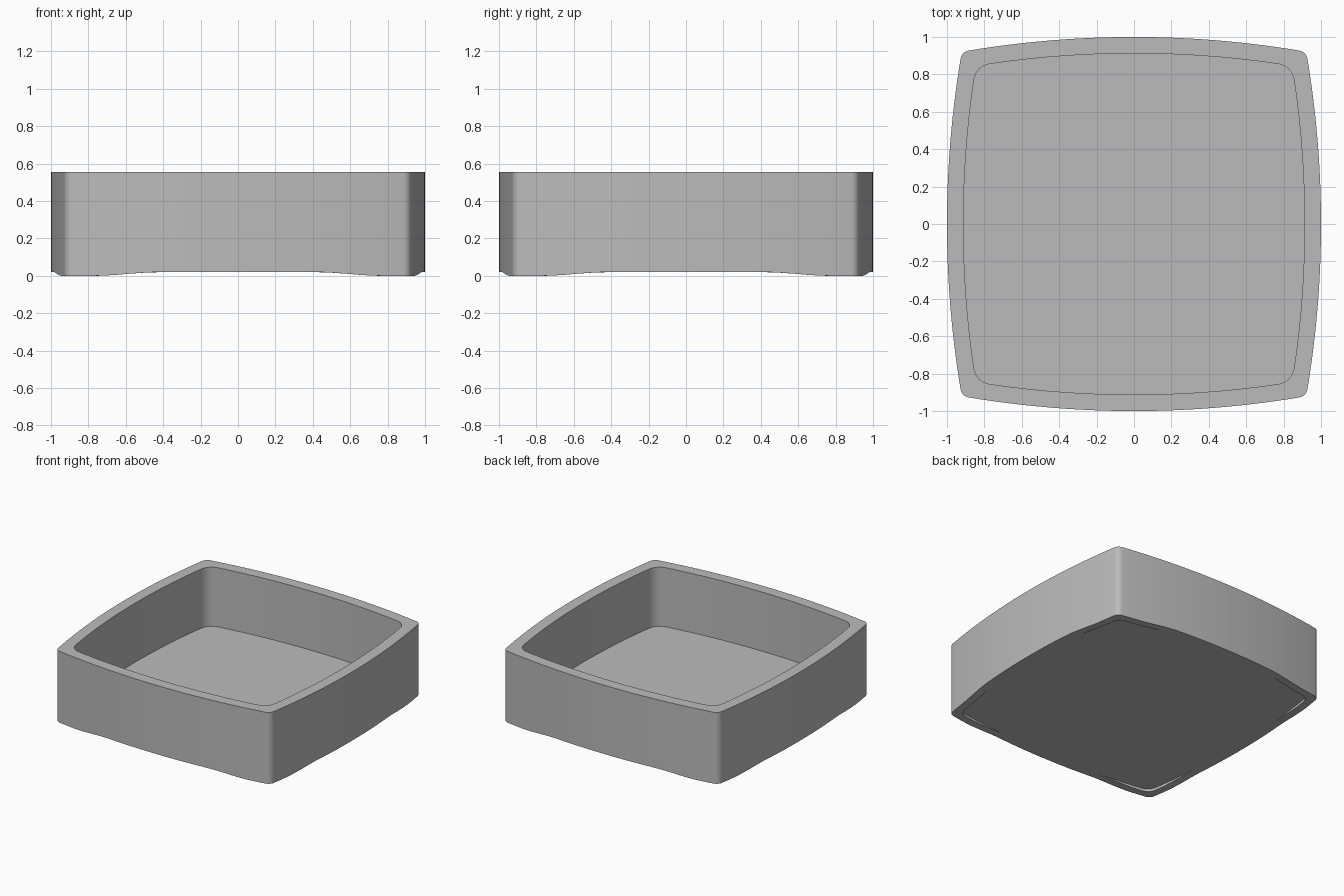
import bpy, bmesh, math

cube = bpy.data.objects.get("Cube")
if cube:
    bpy.data.objects.remove(cube, do_unlink=True)

HEIGHT, FLOOR, RECESS = 0.555, 0.095, 0.02
SIDE_STEPS, CORNER_STEPS = 24, 8


def outline(half, bow, fillet):
    """Square with four bowed sides and tangent corner fillets."""
    k = bow - half
    r = bow - fillet
    c = (-k + math.sqrt(2 * r * r - k * k)) / 2
    tilt = math.atan2(c, c + k)
    quarter = []
    for i in range(SIDE_STEPS):
        a = tilt * (1 - 2 * i / SIDE_STEPS)
        quarter.append((bow * math.cos(a) - k, -bow * math.sin(a)))
    for i in range(CORNER_STEPS):
        a = tilt + (math.pi / 2 - 2 * tilt) * i / CORNER_STEPS
        quarter.append((c + fillet * math.cos(a), c + fillet * math.sin(a)))
    points = []
    for turn in range(4):
        points += quarter
        quarter = [(-y, x) for x, y in quarter]
    return points


def foot_height(x, y):
    """Zero at the corners, easing up to the base along each side."""
    t = (min(abs(x), abs(y)) - 0.42) / 0.35
    t = max(0, min(1, t))
    return RECESS * (1 - t * t * (3 - 2 * t))


outer = outline(1.0, 5.4, 0.05)
inner = outline(0.912, 5.31, 0.10)
foot = outline(0.94, 5.34, 0.08)

bm = bmesh.new()


def ring(points, height):
    return [bm.verts.new((x, y, height(x, y))) for x, y in points]


# Rings run from the recessed underside, over the rim, down to the floor
rings = [
    ring(foot, lambda x, y: RECESS),
    ring(foot, foot_height),
    ring(outer, foot_height),
    ring(outer, lambda x, y: HEIGHT),
    ring(inner, lambda x, y: HEIGHT),
    ring(inner, lambda x, y: FLOOR),
]
for a, b in zip(rings, rings[1:]):
    for i in range(len(a)):
        j = (i + 1) % len(a)
        bm.faces.new((a[i], a[j], b[j], b[i]))
bm.faces.new(reversed(rings[0]))
bm.faces.new(rings[-1])
bmesh.ops.remove_doubles(bm, verts=bm.verts, dist=0.0001)
bmesh.ops.recalc_face_normals(bm, faces=bm.faces)

mesh = bpy.data.meshes.new("square_tray")
bm.to_mesh(mesh)
bm.free()
tray = bpy.data.objects.new("square_tray", mesh)
bpy.context.collection.objects.link(tray)

# Plain grey finish
grey = bpy.data.materials.new("plain_grey")
grey.use_nodes = True
color = (0.5, 0.5, 0.5, 1)
grey.diffuse_color = color
grey.node_tree.nodes["Principled BSDF"].inputs["Base Color"].default_value = color
mesh.materials.append(grey)

bpy.ops.object.select_all(action="DESELECT")
tray.select_set(True)
bpy.context.view_layer.objects.active = tray
bpy.ops.object.shade_smooth_by_angle(angle=math.radians(30))
